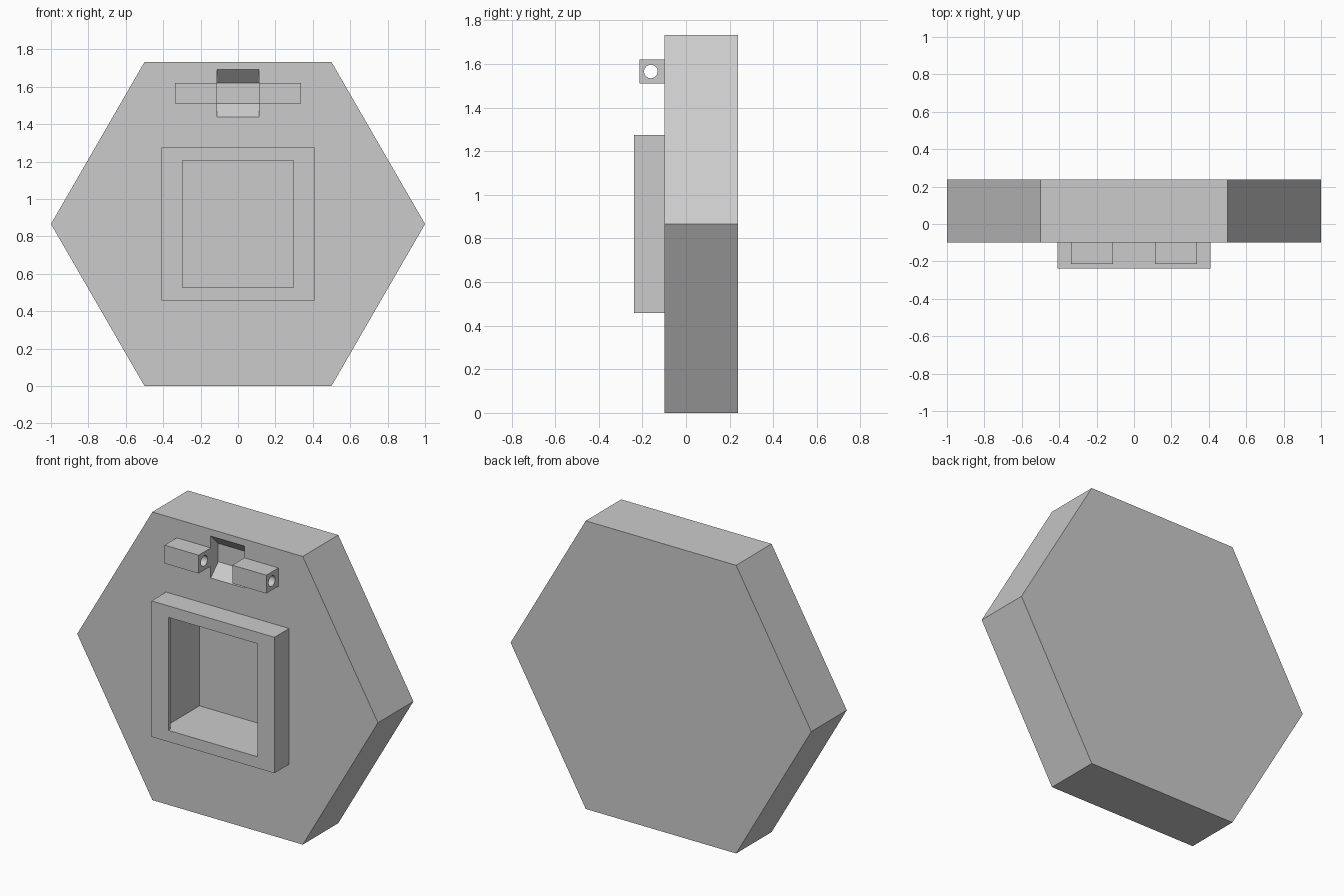
import bpy, bmesh, math
from mathutils import Vector

if "Cube" in bpy.data.objects:
    bpy.data.objects.remove(bpy.data.objects["Cube"])


def prism(name, points, offset):
    """Extrude a flat polygon along an offset vector into a solid object."""
    bm = bmesh.new()
    face = bm.faces.new([bm.verts.new(p) for p in points])
    ext = bmesh.ops.extrude_face_region(bm, geom=[face], use_keep_orig=True)
    verts = [v for v in ext["geom"] if isinstance(v, bmesh.types.BMVert)]
    bmesh.ops.translate(bm, verts=verts, vec=Vector(offset))
    bmesh.ops.recalc_face_normals(bm, faces=bm.faces)
    mesh = bpy.data.meshes.new(name)
    bm.to_mesh(mesh)
    bm.free()
    obj = bpy.data.objects.new(name, mesh)
    bpy.context.collection.objects.link(obj)
    return obj


def box(name, x, y, z):
    pts = [(x[0], y[0], z[0]), (x[1], y[0], z[0]), (x[1], y[0], z[1]), (x[0], y[0], z[1])]
    return prism(name, pts, (0, y[1] - y[0], 0))


def combine(target, tool, operation):
    """Boolean the tool into the target, then discard the tool."""
    mod = target.modifiers.new(tool.name, 'BOOLEAN')
    mod.object, mod.operation, mod.solver = tool, operation, 'EXACT'
    bpy.context.view_layer.objects.active = target
    bpy.ops.object.modifier_apply(modifier=mod.name)
    bpy.data.objects.remove(tool, do_unlink=True)


FRONT, BACK, PLATE = -0.238, 0.238, -0.099
MID_Z = math.sqrt(3) / 2
PIN_Y, PIN_Z = -0.161, 1.565

# Hexagonal plate
hexagon = [(math.cos(i * math.pi / 3), PLATE, MID_Z + math.sin(i * math.pi / 3)) for i in range(6)]
body = prism("hexagonal_body", hexagon, (0, BACK - PLATE, 0))

# Raised square frame and the two hinge lugs
combine(body, box("frame", (-0.409, 0.409), (FRONT, 0.0), (0.458, 1.275)), 'UNION')
for s in (-1, 1):
    xs = sorted((s * 0.112, s * 0.338))
    combine(body, box("hinge_lug", xs, (-0.214, -0.05), (1.51, 1.62)), 'UNION')

# Pocket: narrow opening in front, square chamber undercut at the sides
combine(body, box("opening", (-0.297, 0.297), (-0.3, 0.05), (0.527, 1.206)), 'DIFFERENCE')
combine(body, box("chamber", (-0.339, 0.339), (FRONT + 0.02, 0.118), (0.527, 1.206)), 'DIFFERENCE')

# Octagonal clearance notch between the lugs
r = 0.133 / math.cos(math.pi / 8)
octagon = [(-0.112, PIN_Y + r * math.cos((i + 0.5) * math.pi / 4),
            PIN_Z + r * math.sin((i + 0.5) * math.pi / 4)) for i in range(8)]
combine(body, prism("notch", octagon, (0.224, 0, 0)), 'DIFFERENCE')

# Pin hole through both lugs
circle = [(-0.5, PIN_Y + 0.031 * math.cos(i * math.pi / 16),
           PIN_Z + 0.031 * math.sin(i * math.pi / 16)) for i in range(32)]
combine(body, prism("pin_hole", circle, (1, 0, 0)), 'DIFFERENCE')

bpy.ops.object.select_all(action='DESELECT')
body.select_set(True)
bpy.context.view_layer.objects.active = body
bpy.ops.object.shade_smooth_by_angle(angle=math.radians(30))
